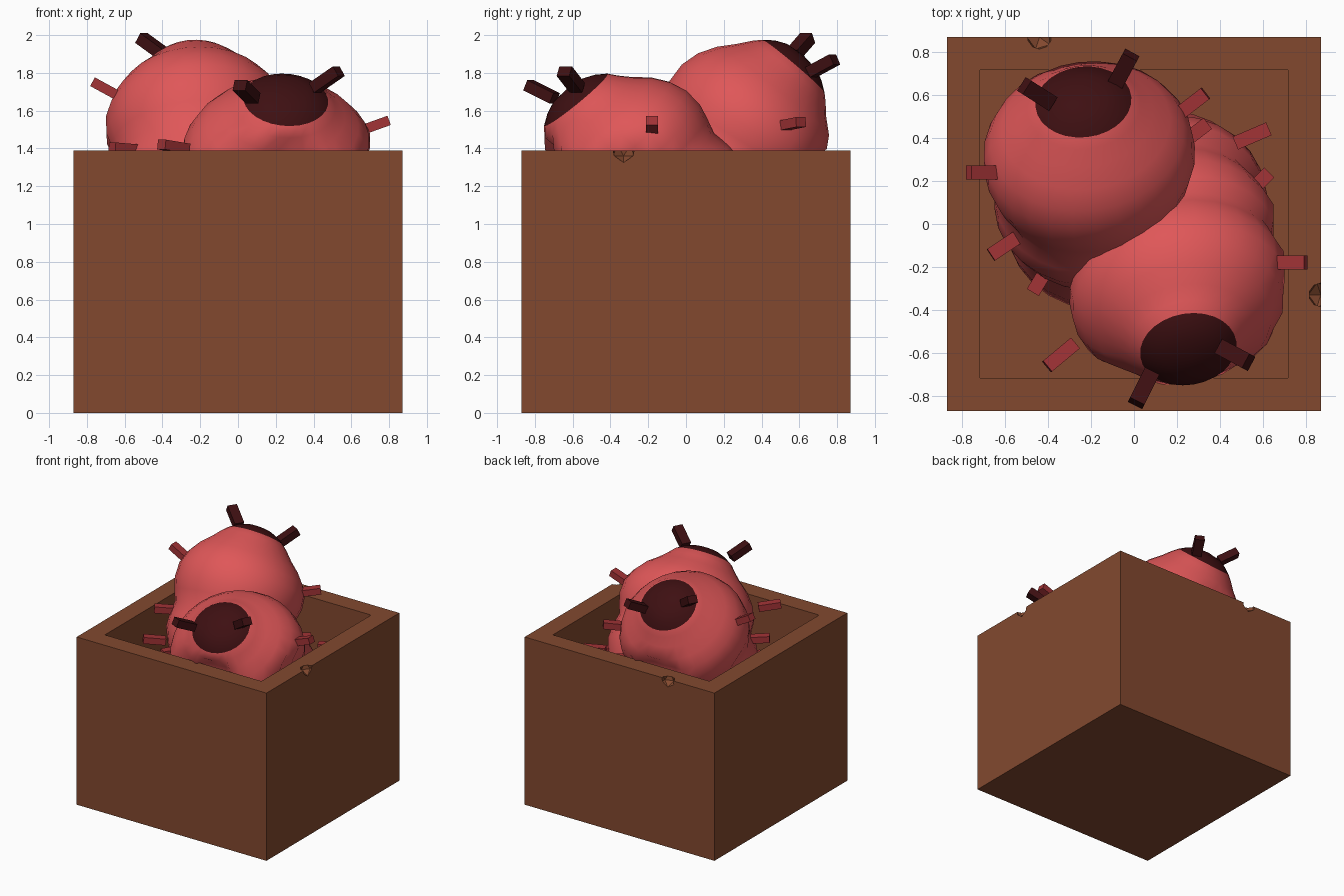
import bpy, bmesh, math
from mathutils import Vector, Matrix
from mathutils.geometry import interpolate_bezier

if "Cube" in bpy.data.objects:
    bpy.data.objects.remove(bpy.data.objects["Cube"])


def material(name, rgb):
    m = bpy.data.materials.new(name)
    m.diffuse_color = (*rgb, 1)
    m.use_nodes = True
    m.node_tree.nodes["Principled BSDF"].inputs["Base Color"].default_value = m.diffuse_color
    return m


BROWN = material("brown crate", (0.225, 0.066, 0.028))
TAN = material("tan lining", (0.60, 0.33, 0.083))
PINK = material("pink skin", (0.74, 0.095, 0.098))
RED = material("dark red legs", (0.36, 0.033, 0.037))
DARK = material("dark face", (0.048, 0.005, 0.006))


def make(name, bm, *mats):
    bmesh.ops.recalc_face_normals(bm, faces=bm.faces)
    me = bpy.data.meshes.new(name)
    bm.to_mesh(me)
    bm.free()
    for m in mats:
        me.materials.append(m)
    ob = bpy.data.objects.new(name, me)
    bpy.context.collection.objects.link(ob)
    return ob


# Crate: cube with its top inset and pushed down into a tan pit
HALF, INNER, HEIGHT, FLOOR = 0.87, 0.655, 1.39, 0.2
bm = bmesh.new()
bmesh.ops.create_cube(bm, size=1, matrix=Matrix.Translation((0, 0, HEIGHT / 2))
                      @ Matrix.Diagonal((2 * HALF, 2 * HALF, HEIGHT, 1)))
top = max(bm.faces, key=lambda f: f.calc_center_median().z)
bmesh.ops.inset_region(bm, faces=[top], thickness=HALF - INNER)
pit = bmesh.ops.extrude_discrete_faces(bm, faces=[top])["faces"][0]
for v in pit.verts:
    v.co.z = FLOOR
for f in bm.faces:
    f.material_index = int(all(max(abs(v.co.x), abs(v.co.y)) < INNER + 0.01 for v in f.verts))
crate = make("crate", bm, BROWN, TAN)

# Small chips in the crate's upper edge
for i, pos in enumerate([(HALF, -0.33, HEIGHT), (-0.44, HALF, HEIGHT)]):
    bm = bmesh.new()
    bmesh.ops.create_icosphere(bm, subdivisions=1, radius=0.065,
                               matrix=Matrix.Translation(pos))
    cut = make(f"chip_cutter_{i}", bm, BROWN)
    cut.hide_render = True
    cut.hide_viewport = True
    mod = crate.modifiers.new("chip", "BOOLEAN")
    mod.operation = "DIFFERENCE"
    mod.solver = "EXACT"
    mod.object = cut

# Body outline: distance from the tip, radius
PROFILE = [(0, 0.0), (0.018, 0.11), (0.04, 0.17), (0.075, 0.225), (0.12, 0.265), (0.18, 0.32),
           (0.25, 0.395), (0.33, 0.455), (0.42, 0.49), (0.52, 0.495), (0.60, 0.475),
           (0.68, 0.45), (0.76, 0.47), (0.86, 0.48), (0.96, 0.45), (1.04, 0.42),
           (1.14, 0.45), (1.24, 0.45), (1.36, 0.39), (1.48, 0.42), (1.62, 0.38)]
SIDES = 28
CAP_RINGS = 3


def grub_body(name, path, side, width):
    pts = interpolate_bezier(*[Vector(p) for p in path], 200)
    dist = [0]
    for a, b in zip(pts, pts[1:]):
        dist.append(dist[-1] + (b - a).length)
    bm = bmesh.new()
    rings = []
    for s, r in PROFILE:
        k = min(range(1, 199), key=lambda j: abs(dist[j] - s))
        t = (pts[k + 1] - pts[k - 1]).normalized()
        u = Vector(side)
        u = (u - t * u.dot(t)).normalized()
        w = t.cross(u)
        if r == 0:
            tip = bm.verts.new(pts[0])
            continue
        wide = 1 + (width - 1) * min(1, s / 0.4)
        ring = []
        for i in range(SIDES):
            a = 2 * math.pi * i / SIDES
            co = pts[k] + u * math.cos(a) * r * wide + w * math.sin(a) * r * 0.96
            co.x = max(-0.70, min(0.70, co.x))
            if co.z < HEIGHT:      # stay inside the pit
                co.x = max(-0.65, min(0.65, co.x))
                co.y = max(-0.65, min(0.65, co.y))
            co.z = max(co.z, FLOOR + 0.01)
            ring.append(bm.verts.new(co))
        rings.append(ring)
    for i in range(SIDES):
        j = (i + 1) % SIDES
        bm.faces.new((tip, rings[0][i], rings[0][j])).material_index = 1
        for n, (a, b) in enumerate(zip(rings, rings[1:])):
            bm.faces.new((a[i], a[j], b[j], b[i])).material_index = int(n + 1 < CAP_RINGS)
    bm.faces.new(rings[-1])
    for f in bm.faces:
        f.smooth = True
    return make(name, bm, PINK, DARK)


def pegs(name, items, mat, length, thick):
    bm = bmesh.new()
    for pos, d in items:
        rot = Vector(d).to_track_quat("Z", "Y").to_matrix().to_4x4()
        bmesh.ops.create_cube(bm, size=1, matrix=Matrix.Translation(pos) @ rot
                              @ Matrix.Diagonal((thick, thick * 0.8, length, 1)))
    return make(name, bm, mat)


# Taller grub, leaning to the back
grub_body("back_grub_body",
          [(-0.24, 0.62, 1.895), (-0.19, 0.03, 1.22), (-0.14, 0.0, 0.9), (-0.12, 0, 0.25)],
          (0.95, 0.3, -0.12), 1.0)
pegs("back_grub_horns", [((-0.45, 0.605, 1.94), (-0.11, 0.07, 0.08)),
                         ((-0.05, 0.72, 1.835), (0.07, 0.13, 0.07))], DARK, 0.17, 0.075)
pegs("back_grub_legs", [((-0.70, 0.24, 1.715), (-0.11, 0, 0.06)),
                        ((0.27, 0.56, 1.53), (0.13, 0.10, 0.02)),
                        ((-0.60, -0.10, 1.40), (-0.12, -0.08, 0.01)),
                        ((0.28, 0.42, 1.2), (0.13, 0.10, 0)),
                        ((-0.43, -0.25, 1.15), (-0.06, -0.1, 0))], RED, 0.16, 0.065)

# Shorter grub, leaning to the front
grub_body("front_grub_body",
          [(0.26, -0.63, 1.715), (0.18, -0.10, 1.06), (0.16, 0.15, 1.0), (0.12, 0.12, 0.2)],
          (0.93, 0.36, 0.1), 1.05)
pegs("front_grub_horns", [((0.045, -0.765, 1.70), (-0.06, -0.12, 0.06)),
                          ((0.47, -0.61, 1.765), (0.13, -0.07, 0.09))], DARK, 0.17, 0.075)
pegs("front_grub_legs", [((0.72, -0.18, 1.52), (0.14, 0, 0.05)),
                         ((-0.34, -0.61, 1.41), (-0.12, -0.10, 0.02)),
                         ((0.55, 0.41, 1.2), (0.14, 0.06, 0)),
                         ((0.57, 0.18, 1.1), (0.1, 0.1, 0))], RED, 0.17, 0.065)
